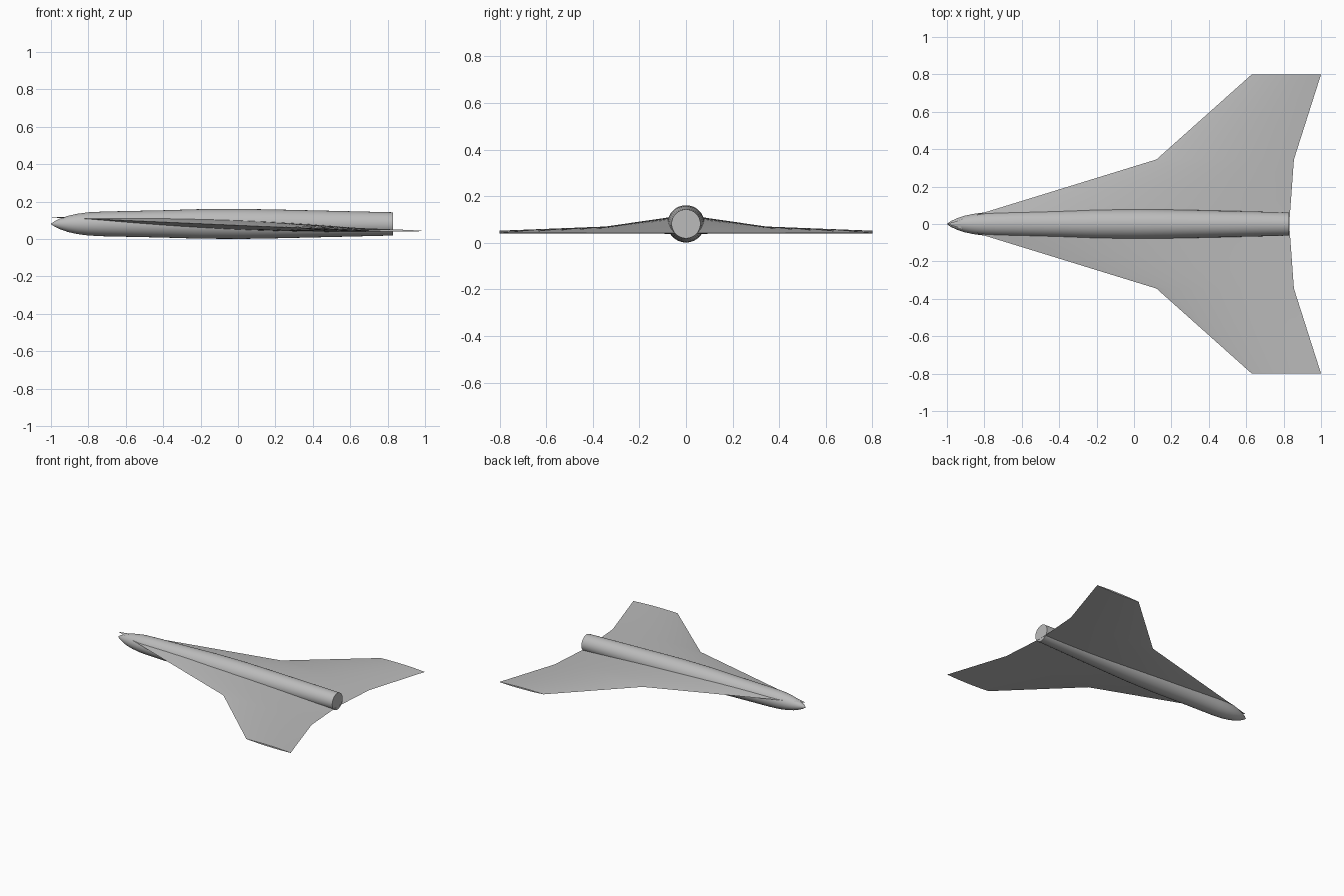
import bpy, bmesh, math
from mathutils import Vector

cube = bpy.data.objects.get("Cube")
if cube:
    bpy.data.objects.remove(cube, do_unlink=True)

grey = bpy.data.materials.new("light grey")
grey.use_nodes = True
colour = (0.5, 0.5, 0.5, 1)
grey.diffuse_color = colour
grey.node_tree.nodes["Principled BSDF"].inputs["Base Color"].default_value = colour


def finish(bm, name, angle):
    """Turn a bmesh into a named, shaded object."""
    bmesh.ops.remove_doubles(bm, verts=bm.verts, dist=0.00001)
    bmesh.ops.recalc_face_normals(bm, faces=bm.faces)
    mesh = bpy.data.meshes.new(name)
    bm.to_mesh(mesh)
    bm.free()
    mesh.materials.append(grey)
    obj = bpy.data.objects.new(name, mesh)
    bpy.context.collection.objects.link(obj)
    bpy.ops.object.select_all(action='DESELECT')
    obj.select_set(True)
    bpy.context.view_layer.objects.active = obj
    bpy.ops.object.shade_smooth_by_angle(angle=math.radians(angle))
    return obj


def loft(bm, rings):
    """Skin a list of closed rings and cap both ends."""
    loops = [[bm.verts.new(p) for p in ring] for ring in rings]
    for a, b in zip(loops, loops[1:]):
        for i in range(len(a)):
            j = (i + 1) % len(a)
            bm.faces.new((a[i], a[j], b[j], b[i]))
    bm.faces.new(loops[0])
    bm.faces.new(loops[-1])


# Fuselage: pointed ogive nose, slight mid bulge, flat tail (x, radius)
AXIS_Z = 0.081
SIDES = 48
profile = [(-1, 0.001), (-0.98, 0.015), (-0.95, 0.029), (-0.91, 0.043),
           (-0.86, 0.054), (-0.8, 0.062), (-0.72, 0.066), (-0.4, 0.073),
           (-0.2, 0.079), (0.03, 0.08), (0.2, 0.077), (0.5, 0.07), (0.83, 0.062)]
bm = bmesh.new()
loft(bm, [[(x, r * math.cos(math.tau * i / SIDES),
            AXIS_Z + r * math.sin(math.tau * i / SIDES)) for i in range(SIDES)]
          for x, r in profile])
finish(bm, "fuselage", 40)


# Wing: thin biconvex sections through root, kink and tip
def section(y, lead_x, lead_z, trail_x, trail_z, thickness=0.03, steps=14):
    lead, trail = Vector((lead_x, y, lead_z)), Vector((trail_x, y, trail_z))
    half = thickness * (trail_x - lead_x) / 2
    ring = []
    for side in (1, -1):
        for i in range(steps):
            t = i / steps if side == 1 else 1 - i / steps
            p = lead.lerp(trail, t)
            p.z += side * half * 4 * t * (1 - t)
            ring.append(p)
    return ring


stations = [(0, -1, 0.117, 0.83, 0.041),
            (0.345, 0.12, 0.068, 0.855, 0.041),
            (0.8, 0.63, 0.049, 1.0, 0.043)]
for name, side in (("left_wing", 1), ("right_wing", -1)):
    bm = bmesh.new()
    loft(bm, [section(side * y, *rest) for y, *rest in stations])
    finish(bm, name, 25)
